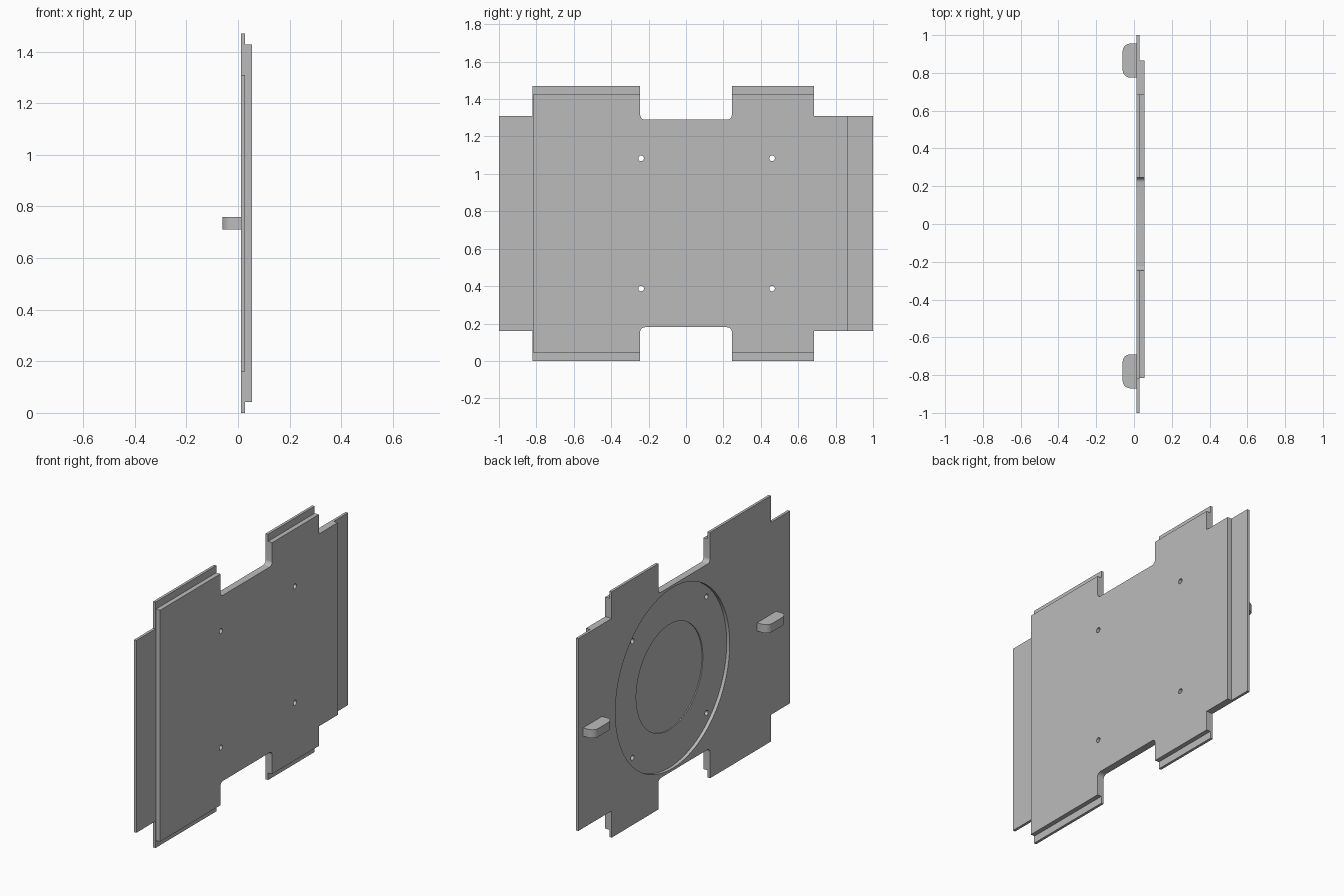
import bpy, bmesh, math

if "Cube" in bpy.data.objects:
    bpy.data.objects.remove(bpy.data.objects["Cube"], do_unlink=True)

MID = 0.735            # mid height, the plate is symmetric about it
BACK, STEP, FACE = 0.012, 0.028, 0.055
HUB_Y = 0.11

grey = bpy.data.materials.new("plain grey")
grey.use_nodes = True
grey.diffuse_color = (0.5, 0.5, 0.5, 1)
grey.node_tree.nodes["Principled BSDF"].inputs["Base Color"].default_value = (0.5, 0.5, 0.5, 1)


def arc(cx, cy, r, start, end, n=8):
    angles = [math.radians(start + (end - start) * i / n) for i in range(n + 1)]
    return [(cx + r * math.cos(a), cy + r * math.sin(a)) for a in angles]


def prism(name, points, offset):
    """Extrude a closed loop of 3D points into a solid."""
    bm = bmesh.new()
    face = bm.faces.new([bm.verts.new(p) for p in points])
    top = bmesh.ops.extrude_face_region(bm, geom=[face])["geom"]
    bmesh.ops.translate(bm, vec=offset, verts=[v for v in top if isinstance(v, bmesh.types.BMVert)])
    bmesh.ops.recalc_face_normals(bm, faces=bm.faces)
    mesh = bpy.data.meshes.new(name)
    bm.to_mesh(mesh)
    bm.free()
    mesh.materials.append(grey)
    obj = bpy.data.objects.new(name, mesh)
    bpy.context.collection.objects.link(obj)
    return obj


def sheet(name, upper, x0, x1):
    """Plate from the upper half of its (y, height above middle) outline."""
    loop = upper + [(y, -h) for y, h in reversed(upper)]
    return prism(name, [(x0, y, MID + h) for y, h in loop], (x1 - x0, 0, 0))


def disc(name, y, z, r, x0, x1, n):
    return prism(name, [(x0, y + a, z + b) for a, b in arc(0, 0, r, 0, 360, n)[:-1]], (x1 - x0, 0, 0))


def combine(obj, other, operation):
    mod = obj.modifiers.new(operation.lower(), "BOOLEAN")
    mod.operation, mod.solver, mod.object = operation, "EXACT", other
    bpy.context.view_layer.objects.active = obj
    bpy.ops.object.modifier_apply(modifier=mod.name)
    bpy.data.objects.remove(other, do_unlink=True)


# Notch with two rounded inner corners, shared by both layers
R, NOTCH, SIDE = 0.025, 0.555, 0.575
notch = arc(-0.245 + R, NOTCH + R, R, 180, 270) + arc(0.245 - R, NOTCH + R, R, 270, 360)


def outline(y_min, y_max, tab, stepped):
    start = [(y_min, SIDE), (-0.82, SIDE)] if stepped else []
    left = -0.82 if stepped else y_min
    return (start + [(left, tab), (-0.245, tab)] + notch
            + [(0.245, tab), (0.685, tab), (0.685, SIDE), (y_max, SIDE)])


# Thin back sheet with flanges, merged with the raised front panel
plate = sheet("mounting_plate", outline(-1, 1, 0.735, True), BACK, STEP)
panel = sheet("front_panel", outline(-0.815, 0.865, 0.692, False), STEP - 0.006, FACE)
combine(plate, panel, "UNION")

# Stepped round recess in the back
combine(plate, disc("recess_cutter", HUB_Y, MID, 0.54, -0.05, 0.032, 128), "DIFFERENCE")
combine(plate, disc("inner_recess_cutter", HUB_Y, MID, 0.315, -0.05, 0.038, 96), "DIFFERENCE")

# Four screw holes
for sy in (-1, 1):
    for sz in (-1, 1):
        hole = disc("hole_cutter", HUB_Y + sy * 0.35, MID + sz * 0.348, 0.015, -0.1, 0.1, 24)
        combine(plate, hole, "DIFFERENCE")

# Two back pegs with rounded outer corners
pegs = []
for name, y0, y1 in (("rear_peg", 0.775, 0.955), ("front_peg", -0.87, -0.69)):
    r, x = 0.04, -0.06
    loop = ([(BACK, y1)] + arc(x + r, y1 - r, r, 90, 180)
            + arc(x + r, y0 + r, r, 180, 270) + [(BACK, y0)])
    pegs.append(prism(name, [(px, py, 0.71) for px, py in loop], (0, 0, 0.05)))

# Smooth the curved walls, keep the edges sharp
bpy.ops.object.select_all(action="DESELECT")
for obj in [plate] + pegs:
    obj.select_set(True)
bpy.context.view_layer.objects.active = plate
bpy.ops.object.shade_smooth_by_angle(angle=math.radians(30))
